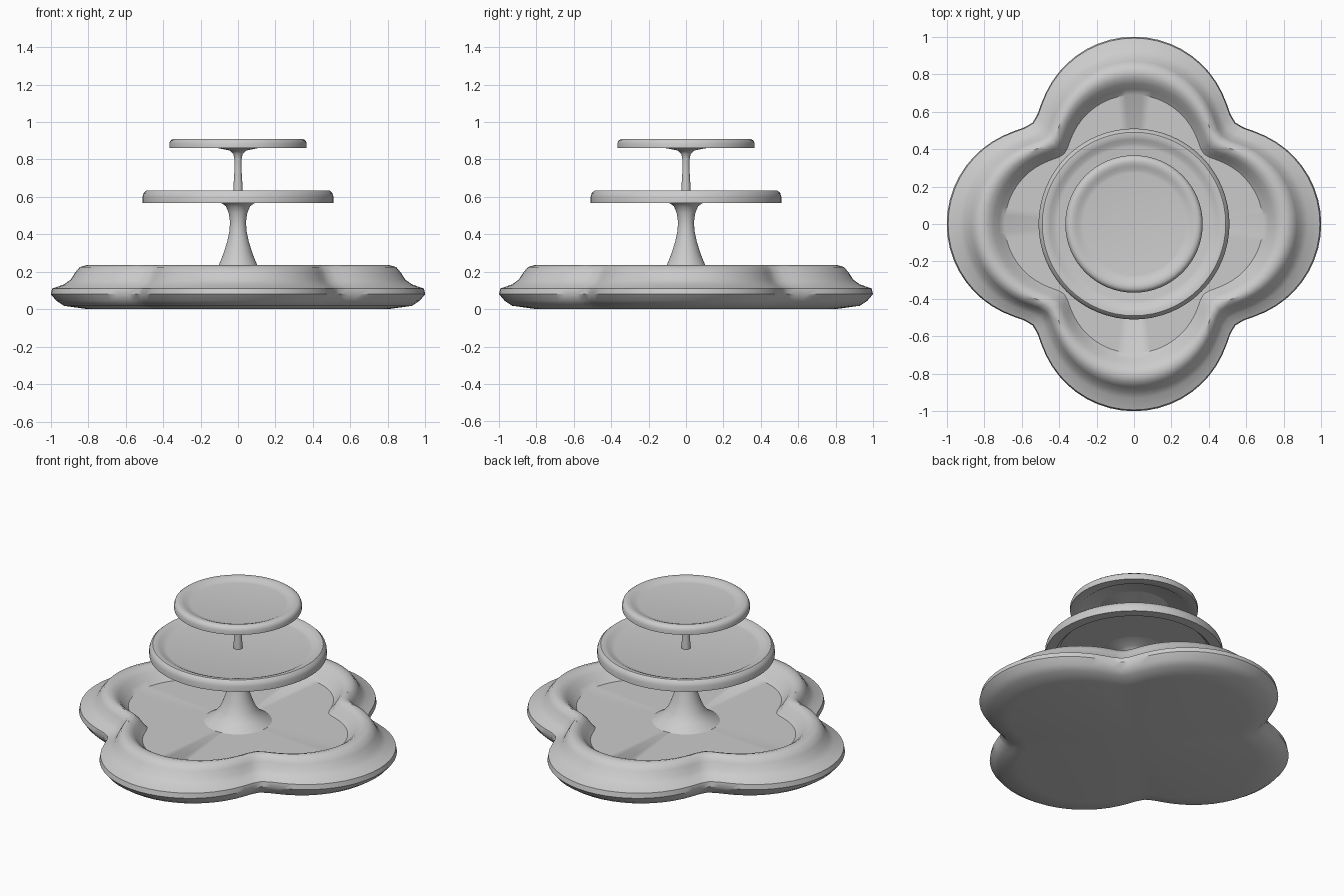
import bpy, bmesh, math
from math import cos, sin, pi, sqrt

if "Cube" in bpy.data.objects:
    bpy.data.objects.remove(bpy.data.objects["Cube"], do_unlink=True)

stone = bpy.data.materials.new("pale grey stone")
stone.use_nodes = True
grey = (0.6, 0.6, 0.6, 1)
stone.diffuse_color = grey
stone.node_tree.nodes["Principled BSDF"].inputs["Base Color"].default_value = grey


def circle(a):
    return 1.0


def quatrefoil(a, centre=0.48, radius=0.52, blend=16):
    """Outline radius of four overlapping round lobes with softened notches."""
    total = 0
    for k in range(4):
        p = a - k * pi / 2
        total += (centre * cos(p) + sqrt(radius**2 - (centre * sin(p))**2)) ** blend
    return total ** (1 / blend)


def lathe(name, profile, outline=circle, segments=64):
    """Sweep a (radius, z) profile around z; radius 0 closes to a point."""
    bm = bmesh.new()
    rings = []
    for r, z in profile:
        if r == 0:
            rings.append([bm.verts.new((0, 0, z))] * segments)
            continue
        ring = []
        for i in range(segments):
            a = 2 * pi * i / segments
            d = r * outline(a)
            ring.append(bm.verts.new((d * cos(a), d * sin(a), z)))
        rings.append(ring)
    for low, high in zip(rings, rings[1:]):
        for i in range(segments):
            j = (i + 1) % segments
            quad = dict.fromkeys((low[i], low[j], high[j], high[i]))
            bm.faces.new(list(quad))
    bmesh.ops.recalc_face_normals(bm, faces=bm.faces)
    mesh = bpy.data.meshes.new(name)
    bm.to_mesh(mesh)
    bm.free()
    mesh.materials.append(stone)
    obj = bpy.data.objects.new(name, mesh)
    bpy.context.collection.objects.link(obj)
    bpy.ops.object.select_all(action='DESELECT')
    obj.select_set(True)
    bpy.context.view_layer.objects.active = obj
    bpy.ops.object.shade_smooth_by_angle(angle=math.radians(40))
    return obj


def dish(name, radius, bottom, top, rim):
    """Shallow round bowl with a rounded rim and a recessed underside."""
    h = top - bottom
    lathe(name, [
        (0, bottom + 0.3 * h), (radius - 0.8 * rim, bottom + 0.3 * h),
        (radius - 0.6 * rim, bottom), (radius, bottom), (radius, bottom + 0.5 * h),
        (radius - 0.06 * rim, bottom + 0.8 * h), (radius - 0.2 * rim, top),
        (radius - 0.4 * rim, top), (radius - 0.6 * rim, top - 0.12 * h),
        (radius - 0.8 * rim, top - 0.3 * h), (radius - rim, top - 0.36 * h),
        (0, top - 0.36 * h)])


# Four-lobed ground basin
lathe("lower_basin", [
    (0, 0), (0.8, 0), (0.93, 0.018), (0.97, 0.045), (1, 0.08), (0.993, 0.11),
    (0.93, 0.132), (0.895, 0.157), (0.87, 0.195), (0.845, 0.225), (0.81, 0.235),
    (0.78, 0.228), (0.75, 0.208), (0.72, 0.175), (0.69, 0.15), (0, 0.15)],
    quatrefoil, 96)

# Flared pedestal and middle bowl
lathe("pedestal", [
    (0.195, 0.15), (0.14, 0.187), (0.105, 0.23), (0.08, 0.29), (0.058, 0.36),
    (0.045, 0.42), (0.043, 0.47), (0.05, 0.515), (0.065, 0.55), (0.1, 0.575),
    (0.2, 0.59)])
dish("middle_bowl", 0.51, 0.567, 0.633, 0.1)

# Slim stem and top bowl
lathe("stem", [
    (0.026, 0.605), (0.024, 0.66), (0.019, 0.74), (0.019, 0.8), (0.025, 0.83),
    (0.045, 0.848), (0.1, 0.859), (0.2, 0.876)])
dish("top_bowl", 0.367, 0.861, 0.91, 0.095)
